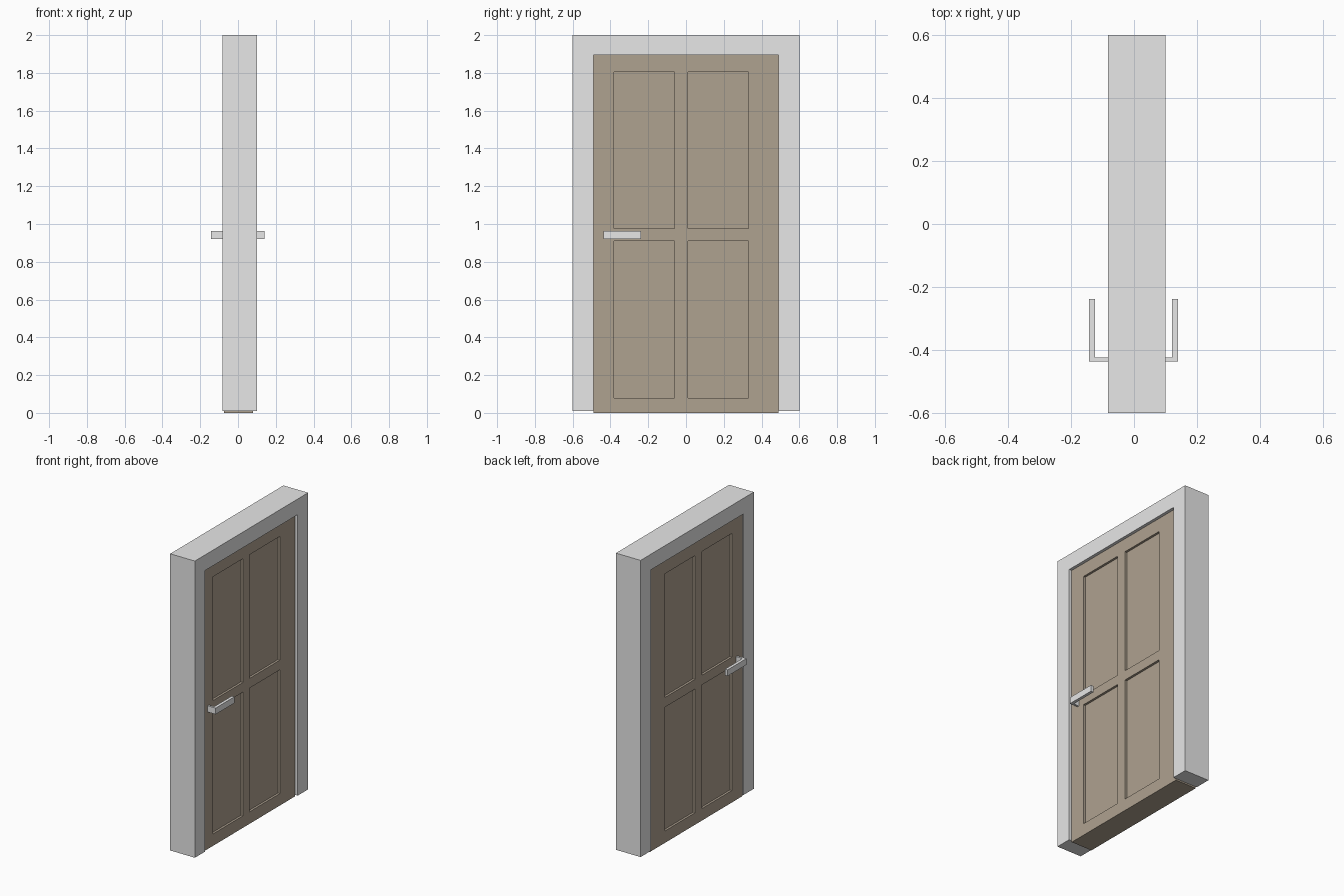
import bpy
import bmesh
from mathutils import Vector

cube = bpy.data.objects.get("Cube")
if cube:
    bpy.data.objects.remove(cube, do_unlink=True)


def material(name, color):
    m = bpy.data.materials.new(name)
    m.use_nodes = True
    m.diffuse_color = (*color, 1)
    m.node_tree.nodes["Principled BSDF"].inputs["Base Color"].default_value = (*color, 1)
    return m


GREY = material("light grey", (0.8, 0.8, 0.8))
WOOD = material("taupe wood", (0.43, 0.36, 0.28))


def finish(bm, name, mat):
    bmesh.ops.recalc_face_normals(bm, faces=bm.faces[:])
    mesh = bpy.data.meshes.new(name)
    bm.to_mesh(mesh)
    bm.free()
    mesh.materials.append(mat)
    obj = bpy.data.objects.new(name, mesh)
    bpy.context.collection.objects.link(obj)


def add_box(bm, low, high):
    low, high = Vector(low), Vector(high)
    for v in bmesh.ops.create_cube(bm, size=1)["verts"]:
        v.co = (low + high) / 2 + v.co * (high - low)


def prism(name, mat, points, to_3d, offset):
    """Extrude a flat outline into a solid part."""
    bm = bmesh.new()
    face = bm.faces.new([bm.verts.new(to_3d(*p)) for p in points])
    new = bmesh.ops.extrude_face_region(bm, geom=[face])["geom"]
    verts = [v for v in new if isinstance(v, bmesh.types.BMVert)]
    bmesh.ops.translate(bm, verts=verts, vec=offset)
    finish(bm, name, mat)


# Door frame: an upside-down U through the wall thickness
BACK, FRONT = -0.083, 0.1
outline = [(-0.6, 0.01), (-0.6, 2), (0.6, 2), (0.6, 0.01),
           (0.49, 0.01), (0.49, 1.895), (-0.49, 1.895), (-0.49, 0.01)]
prism("door_frame", GREY, outline, lambda y, z: (BACK, y, z), (FRONT - BACK, 0, 0))

# Door leaf with four sunken panels on both sides
PANEL_Y = [(-0.38, -0.06), (0.01, 0.33)]
PANEL_Z = [(0.08, 0.91), (0.975, 1.805)]
DEPTH = 0.015
bm = bmesh.new()
add_box(bm, (-0.075, -0.49, 0), (0.08, 0.49, 1.895))
for axis, spans in ((1, PANEL_Y), (2, PANEL_Z)):
    for cut in (c for span in spans for c in span):
        point, normal = Vector(), Vector()
        point[axis], normal[axis] = cut, 1
        bmesh.ops.bisect_plane(bm, geom=bm.verts[:] + bm.edges[:] + bm.faces[:],
                               plane_co=point, plane_no=normal)


def is_panel(face):
    c = face.calc_center_median()
    return (abs(face.normal.x) > 0.9
            and any(a < c.y < b for a, b in PANEL_Y)
            and any(a < c.z < b for a, b in PANEL_Z))


bm.normal_update()
panels = [f for f in bm.faces if is_panel(f)]
for f in panels:
    inward = -f.normal * DEPTH
    sunk = bmesh.ops.extrude_discrete_faces(bm, faces=[f])["faces"][0]
    bmesh.ops.translate(bm, verts=sunk.verts[:], vec=inward)
finish(bm, "door_leaf", WOOD)

# L-shaped lever handle on each side
for name, side, root, tip in (("handle_left", 1, 0.07, 0.14), ("handle_right", -1, 0.065, 0.143)):
    lever = [(root, -0.437), (tip, -0.437), (tip, -0.238),
             (tip - 0.02, -0.238), (tip - 0.02, -0.423), (root, -0.423)]
    prism(name, GREY, lever, lambda x, y: (side * x, y, 0.92), (0, 0, 0.042))
